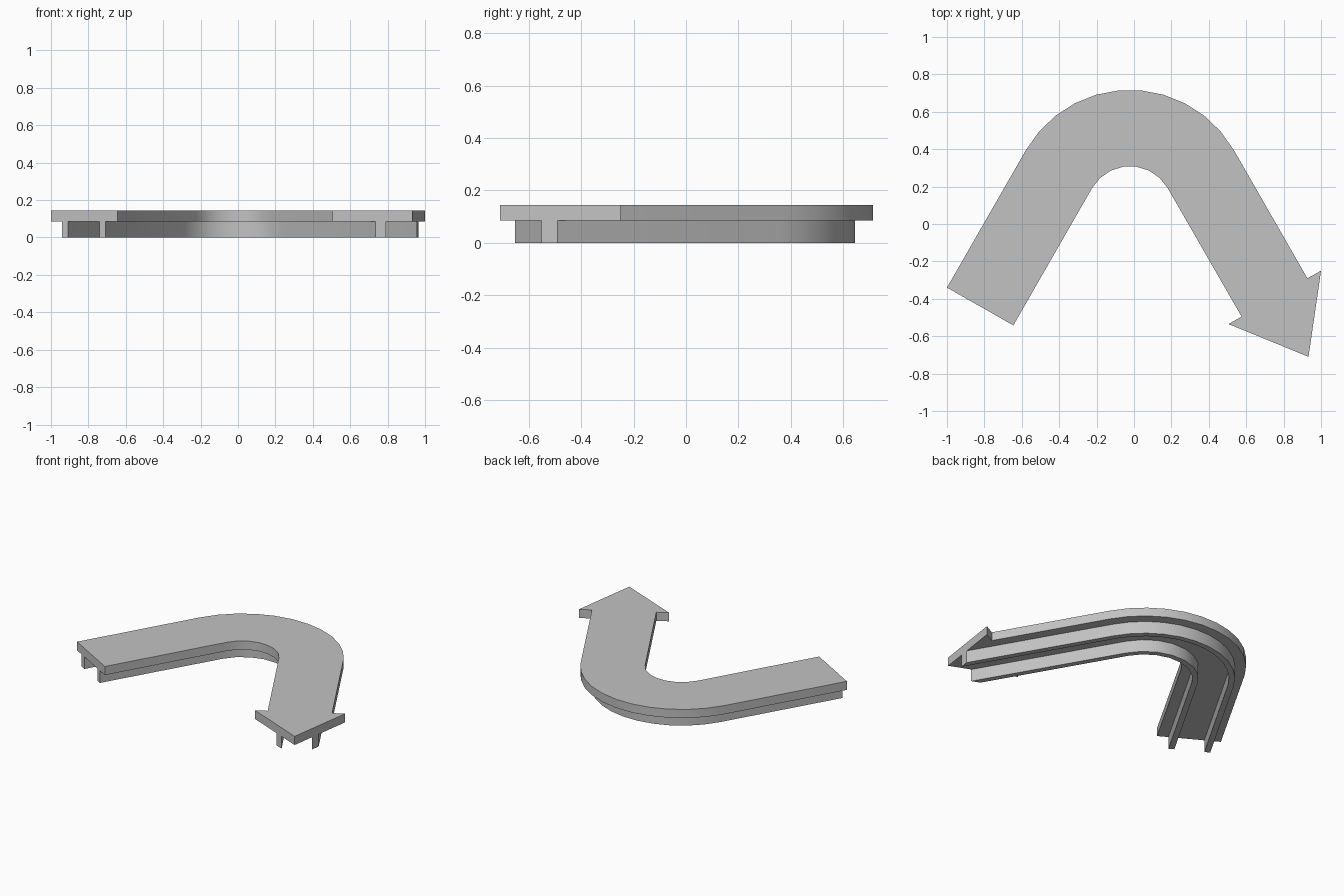
import bpy, bmesh, math
from mathutils import Vector
from mathutils.geometry import intersect_line_line

if "Cube" in bpy.data.objects:
    bpy.data.objects.remove(bpy.data.objects["Cube"], do_unlink=True)

grey = bpy.data.materials.new("light_grey")
grey.use_nodes = True
grey.diffuse_color = (0.54, 0.54, 0.54, 1)
grey.node_tree.nodes["Principled BSDF"].inputs["Base Color"].default_value = grey.diffuse_color

CENTRE = Vector((-0.022, 0.076, 0))
OUTER, INNER = 0.641, 0.233
SLAB_BOTTOM, SLAB_TOP = 0.085, 0.145

# Key points of the bent band and its arrow head
tail_out, tail_in = Vector((-1, -0.34, 0)), Vector((-0.645, -0.542, 0))
wing_out, tip, wing_in = Vector((1, -0.25, 0)), Vector((0.933, -0.71, 0)), Vector((0.505, -0.535, 0))
neck_out, neck_in = Vector((0.927, -0.29, 0)), Vector((0.575, -0.495, 0))


def bend(radius):
    """Points round the bend from the left leg to the right leg."""
    steps = 11 if radius > 0.45 else 7
    angles = [math.radians(150 - 120 * i / steps) for i in range(steps + 1)]
    return [CENTRE + radius * Vector((math.cos(a), math.sin(a), 0)) for a in angles]


def crossing(p, direction, a, b):
    return intersect_line_line(p, p + direction, a, b)[0]


def prism(name, outline, low, high):
    bm = bmesh.new()
    face = bm.faces.new([bm.verts.new((p.x, p.y, low)) for p in outline])
    extruded = bmesh.ops.extrude_face_region(bm, geom=[face], use_keep_orig=True)["geom"]
    top = [g for g in extruded if isinstance(g, bmesh.types.BMVert)]
    bmesh.ops.translate(bm, verts=top, vec=(0, 0, high - low))
    bmesh.ops.recalc_face_normals(bm, faces=bm.faces)
    mesh = bpy.data.meshes.new(name)
    bm.to_mesh(mesh)
    bm.free()
    mesh.materials.append(grey)
    obj = bpy.data.objects.new(name, mesh)
    bpy.context.collection.objects.link(obj)
    bpy.ops.object.select_all(action="DESELECT")
    obj.select_set(True)
    bpy.context.view_layer.objects.active = obj
    bpy.ops.object.shade_smooth_by_angle(angle=math.radians(30))
    return obj


# Flat arrow plate
prism("arrow_plate",
      [tail_out] + bend(OUTER) + [neck_out, wing_out, tip, wing_in, neck_in]
      + bend(INNER)[::-1] + [tail_in], SLAB_BOTTOM, SLAB_TOP)


def rib_edge(radius, head_wing):
    """One side of a rib, from the tail edge to the arrow head edge."""
    arc = bend(radius)
    up = Vector((0.5, math.sqrt(0.75), 0))
    down = Vector((0.5, -math.sqrt(0.75), 0))
    start = crossing(arc[0], up, tail_out, tail_in)
    end = crossing(arc[-1], down, head_wing, tip)
    return [start] + arc + [end]


# Two ribs under the plate, following the bend
for name, radius, wing in (("outer_rib", OUTER - 0.07, wing_out),
                           ("inner_rib", INNER + 0.108, wing_in)):
    outline = rib_edge(radius, wing) + rib_edge(radius - 0.038, wing)[::-1]
    prism(name, outline, 0, SLAB_BOTTOM)
